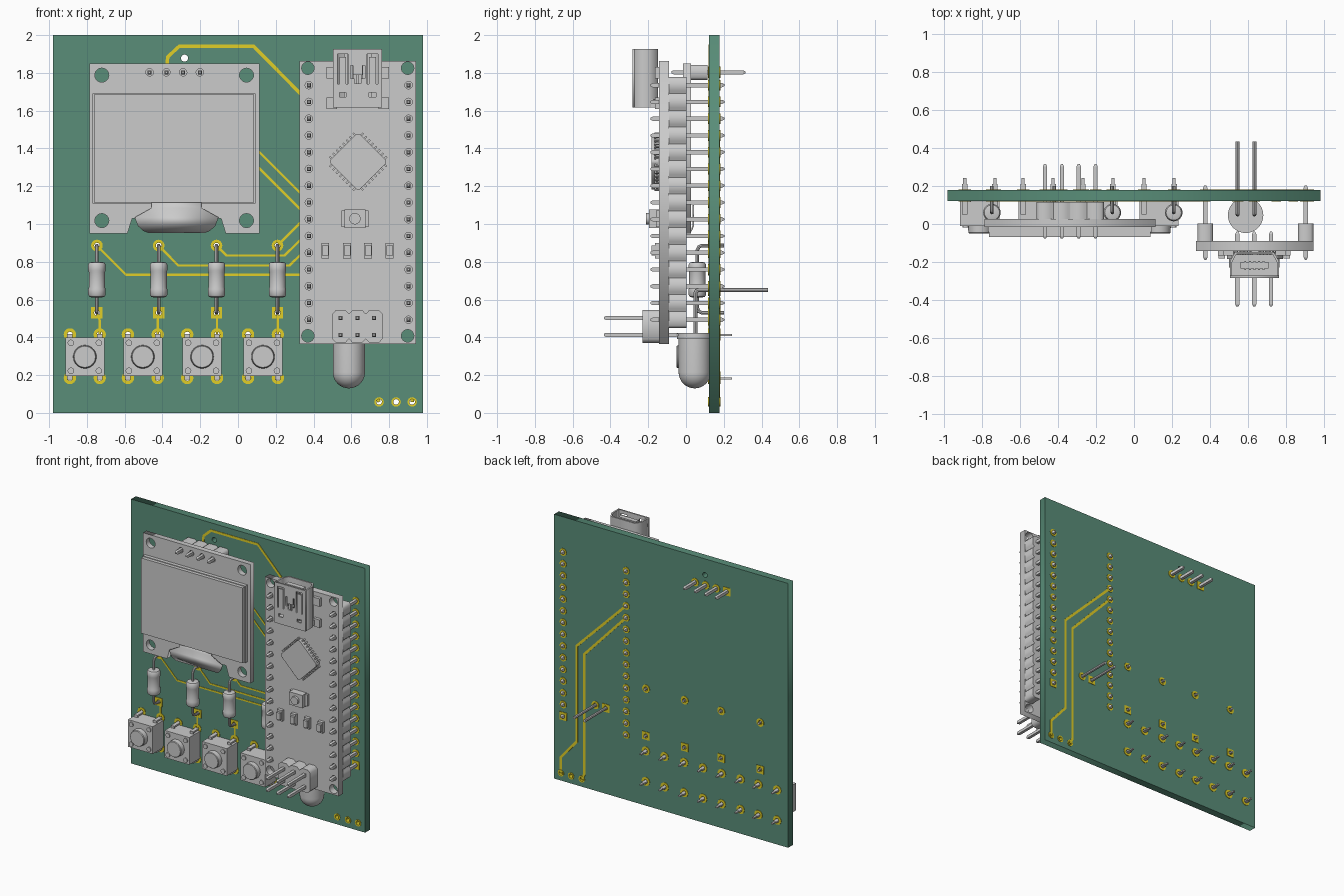
import bpy, bmesh
from math import sin, cos, pi, radians
from mathutils import Matrix, Vector

if "Cube" in bpy.data.objects:
    bpy.data.objects.remove(bpy.data.objects["Cube"])


def material(name, rgb):
    m = bpy.data.materials.new(name)
    m.diffuse_color = (*rgb, 1)
    m.use_nodes = True
    m.node_tree.nodes["Principled BSDF"].inputs["Base Color"].default_value = m.diffuse_color
    return m


GREEN = material("board_green", (0.10, 0.27, 0.19))
GOLD = material("pad_yellow", (0.75, 0.62, 0.02))


def finish(bm, name, mat=None, smooth=False):
    bmesh.ops.recalc_face_normals(bm, faces=bm.faces)
    me = bpy.data.meshes.new(name)
    bm.to_mesh(me)
    bm.free()
    ob = bpy.data.objects.new(name, me)
    bpy.context.collection.objects.link(ob)
    if mat:
        me.materials.append(mat)
    if smooth:
        bpy.ops.object.select_all(action='DESELECT')
        ob.select_set(True)
        bpy.context.view_layer.objects.active = ob
        bpy.ops.object.shade_smooth_by_angle(angle=radians(35))
    return ob


def curve_bmesh(cu, splines, cyclic):
    for pts in splines:
        s = cu.splines.new('POLY')
        s.points.add(len(pts) - 1)
        for p, co in zip(s.points, pts):
            p.co = (*co, 1) if len(co) == 3 else (*co, 0, 1)
        s.use_cyclic_u = cyclic
    tmp = bpy.data.objects.new("tmp", cu)
    bpy.context.collection.objects.link(tmp)
    dg = bpy.context.evaluated_depsgraph_get()
    me = bpy.data.meshes.new_from_object(tmp.evaluated_get(dg))
    bm = bmesh.new()
    bm.from_mesh(me)
    bpy.data.objects.remove(tmp)
    bpy.data.meshes.remove(me)
    bpy.data.curves.remove(cu)
    bmesh.ops.remove_doubles(bm, verts=bm.verts, dist=1e-5)
    return bm


def prism(name, loops, a, b, axis='y', mat=None):
    """Outline with holes, extruded from a to b along the axis."""
    cu = bpy.data.curves.new("tmp", 'CURVE')
    cu.dimensions, cu.fill_mode, cu.extrude = '2D', 'BOTH', (b - a) / 2
    bm = curve_bmesh(cu, loops, True)
    m = (a + b) / 2
    for v in bm.verts:
        u, w, t = v.co
        v.co = (u, t + m, w) if axis == 'y' else (u, w, t + m)
    return finish(bm, name, mat)


def wire(name, paths, r):
    cu = bpy.data.curves.new("tmp", 'CURVE')
    cu.dimensions, cu.bevel_depth, cu.bevel_resolution, cu.use_fill_caps = '3D', r, 2, True
    return finish(curve_bmesh(cu, paths, False), name, None, True)


def box(bm, x0, x1, y0, y1, z0, z1, m=Matrix()):
    s = Matrix.Diagonal((x1 - x0, y1 - y0, z1 - z0, 1))
    t = Matrix.Translation(((x0 + x1) / 2, (y0 + y1) / 2, (z0 + z1) / 2))
    bmesh.ops.create_cube(bm, size=1, matrix=m @ t @ s)


def lathe(bm, c, prof, n=24, axis='y', rot=0.0):
    rings = []
    for r, t in prof:
        ring = []
        for i in range(n):
            u, w = r * cos(2 * pi * i / n + rot), r * sin(2 * pi * i / n + rot)
            ring.append(bm.verts.new((c[0] + u, t, c[1] + w) if axis == 'y' else (c[0] + u, c[1] + w, t)))
        rings.append(ring)
    for p, q in zip(rings, rings[1:]):
        for i in range(n):
            bm.faces.new((p[i], p[i - 1], q[i - 1], q[i]))
    bm.faces.new(rings[0])
    bm.faces.new(rings[-1])


def pins(name, spots, y0, y1):
    bm = bmesh.new()
    for c in spots:
        lathe(bm, c, [(.007, y0), (.0155, y0 + .012), (.0155, y1 - .012), (.007, y1)], 4, rot=pi / 4)
    finish(bm, name)


def circle(c, r, n=16):
    return [(c[0] + r * cos(2 * pi * i / n), c[1] + r * sin(2 * pi * i / n)) for i in range(n)]


def rect(x0, x1, z0, z1):
    return [(x0, z0), (x1, z0), (x1, z1), (x0, z1)]


def bumps(cx, cz, n, half, horizontal, p=.0887, c=.014):
    """Outline of a pin strip with a chamfered cell per pin."""
    side = []
    for k in range(n):
        t = (k - n / 2) * p
        side += [(t + .0005, half - c), (t + c, half), (t + p - c, half), (t + p - .0005, half - c)]
    pts = side + [(-t, -w) for t, w in side]
    return [(cx + t, cz + w) if horizontal else (cx + w, cz + t) for t, w in pts]


def trace(name, pts, w, y0, y1):
    p = [Vector(q) for q in pts]
    d = [(b - a).normalized() for a, b in zip(p, p[1:])]
    nr = [Vector((-v.y, v.x)) for v in d]
    left, right = [], []
    for i, q in enumerate(p):
        a, b = nr[max(i - 1, 0)], nr[min(i, len(nr) - 1)]
        o = (a + b) / (1 + a.dot(b)) * w / 2
        left.append(tuple(q + o))
        right.append(tuple(q - o))
    prism(name, [left + right[::-1]], y0, y1, mat=GOLD)


# Layout of every drilled spot
FRONT, BACK = .121, .178
PITCH = .0887
mcu_pins = [(x, .493 + PITCH * k) for x in (.375, .903) for k in range(15)]
screen_pins = [(-.468 + PITCH * k, 1.803) for k in range(4)]
res_x = (-.747, -.42, -.114, .209)
btn_x = (-.811, -.504, -.19, .132)
btn_pins = [(x + s, z) for x in btn_x for s in (-.079, .079) for z in (.185, .415)]
led_pins = [(.545, .65), (.633, .65)]
out_pins = [(.747, .058), (.837, .058), (.922, .058)]
round_pads = [(c, .028) for c in mcu_pins if c != (.903, .493)] + [(c, .03) for c in screen_pins[1:]]
round_pads += [((x, .886), .031) for x in res_x] + [(c, .033) for c in btn_pins]
round_pads += [(led_pins[1], .03)] + [(c, .025) for c in out_pins]
square_pads = [(x, .53) for x in res_x] + [(.903, .493), screen_pins[0], led_pins[0]]

# Circuit board with drilled holes, plated pads, traces
drills = [c for c, r in round_pads] + square_pads
prism("circuit_board", [rect(-.98, .98, 0, 2)] + [circle(c, .017, 12) for c in drills]
      + [circle((-.283, 1.878), .019)], FRONT, BACK, mat=GREEN)
pad_loops = []
for c, r in round_pads:
    pad_loops += [circle(c, r), circle(c, .015, 12)]
for x, z in square_pads:
    pad_loops += [rect(x - .03, x + .03, z - .03, z + .03), circle((x, z), .015, 12)]
prism("solder_pads", pad_loops, FRONT - .004, BACK + .004, mat=GOLD)

front_traces = [
    [(-.38, 1.803), (-.372, 1.885), (-.31, 1.942), (.082, 1.942), (.375, 1.645)],
    [(-.293, 1.787), (.375, 1.119)], [(-.383, 1.791), (.375, 1.033)],
    [(-.747, .886), (-.594, .732), (.325, .732), (.375, .76)],
    [(-.42, .886), (-.316, .78), (.272, .78), (.375, .88)],
    [(-.114, .886), (-.061, .833), (.246, .833), (.375, .96)],
    [(.209, .886), (.375, 1.052)]]
front_traces += [[(r, .53), (b + .079, .49), (b + .079, .415)] for r, b in zip(res_x, btn_x)]
for i, t in enumerate(front_traces):
    trace("front_trace", t, .018 if i == 0 else .012, FRONT - .003, FRONT + .002)
for t in ([(.922, .058), (.922, .178), (.79, .33), (.79, 1.055), (.375, 1.47)],
          [(.747, .058), (.725, .1), (.725, 1.01), (.375, 1.38)]):
    trace("back_trace", t, .018, BACK - .002, BACK + .003)

# Display module: carrier plate, glass, ribbon cable, header
carrier = [(-.785, .95), (-.585, .95), (-.56, 1.03), (-.09, 1.03), (-.065, .95), (.114, .95), (.114, 1.85), (-.785, 1.85)]
prism("display_carrier", [carrier] + [circle((x, z), .037, 24) for x in (-.721, .045) for z in (1.018, 1.788)]
      + [circle(c, .02, 12) for c in screen_pins], -.015, .026)
bm = bmesh.new()
box(bm, -.769, .092, -.042, -.015, 1.109, 1.69)
box(bm, -.763, .086, -.068, -.042, 1.115, 1.685)
finish(bm, "display_glass")
bm = bmesh.new()
rows = [(.132, -.04, 1.12), (.132, -.04, 1.085), (.222, -.038, 1.035), (.205, -.036, .99), (.175, -.025, .965),
        (.15, 0, .957), (.15, .028, .965), (.15, .038, .99), (.15, .038, 1.1)]
vs = [[bm.verts.new((-.325 + s * w, y, z)) for s in (-1, 1)] for w, y, z in rows]
for a, b in zip(vs, vs[1:]):
    bm.faces.new((a[0], a[1], b[1], b[0]))
rib = finish(bm, "display_ribbon", None, True)
sol = rib.modifiers.new("thickness", 'SOLIDIFY')
sol.thickness, sol.offset = .008, 0
prism("display_header", [bumps(-.335, 1.803, 4, .04, True)], .026, .115)
pins("display_pins", screen_pins, -.077, .315)

# Resistors
bm = bmesh.new()
leads = []
for x in res_x:
    lathe(bm, (x, .06), [(.03, .612), (.04, .615), (.046, .625), (.046, .655), (.043, .665), (.043, .745),
                         (.046, .755), (.046, .785), (.04, .795), (.03, .798)], 24, 'z')
    leads.append([(x, .2, .53), (x, .085, .53), (x, .068, .537), (x, .06, .555), (x, .06, .861),
                  (x, .068, .879), (x, .085, .886), (x, .2, .886)])
finish(bm, "resistor_bodies", None, True)
wire("resistor_leads", leads, .0095)

# Push buttons
body, caps = bmesh.new(), bmesh.new()
for x in btn_x:
    box(body, x - .103, x + .103, -.01, .119, .194, .4)
    lathe(caps, (x, .297), [(.062, -.005), (.06, -.045), (.056, -.05)], 32)
    for s in (-1, 1):
        for t in (-1, 1):
            lathe(caps, (x + s * .074, .297 + t * .074), [(.017, -.005), (.017, -.018)], 16)
            zc = .297 + t * .115
            box(body, x + s * .079 - .014, x + s * .079 + .014, .06, .21, zc - .006, zc + .006)
            box(body, x + s * .079 - .008, x + s * .079 + .008, .21, .243, zc - .005, zc + .005)
            zl = .297 + t * .108
            box(body, x + s * .079 - .014, x + s * .079 + .014, .05, .062, zl - .013, zl + .013)
finish(body, "button_bodies")
finish(caps, "button_caps", None, True)

# Round lamp lying flat, with bent leads
bm = bmesh.new()
dome = [(.085 * cos(a), .215 - .085 * sin(a)) for a in [i * pi / 20 for i in range(10)]] + [(.002, .13)]
lathe(bm, (.587, .046), [(.093, .424), (.093, .392), (.085, .392)] + dome, 40, 'z')
finish(bm, "lamp", None, True)
wire("lamp_leads", [[(x, .05, .41), (x, .05, .635), (x, .055, .646), (x, .066, .65), (x, .435, .65)]
                    for x, z in led_pins], .011)

# Controller board with pin strips
YF = -.142
prism("controller_plate", [rect(.325, .943, .366, 1.862)] + [circle(c, .02, 12) for c in mcu_pins]
      + [circle((x, z), .033, 24) for x in (.37, .898) for z in (.408, 1.825)], YF, -.09)
for x in (.375, .903):
    prism("controller_header", [bumps(x, .493 + 7 * PITCH, 15, .04, False)], -.09, .002)
pins("controller_pins", mcu_pins, -.188, .203)

# Square chip turned 45 degrees, with legs
turn = Matrix.Translation((.636, 0, 1.33)) @ Matrix.Rotation(pi / 4, 4, 'Y')
h, c = .11, .012
chip = [(h, c - h), (h, h - c), (h - c, h), (c - h, h), (-h, h - c), (-h, c - h), (c - h, -h), (h - c, -h)]
k = cos(pi / 4)
prism("chip", [[(.636 + k * (u - w), 1.33 + k * (u + w)) for u, w in chip]], -.183, YF - .004)
bm = bmesh.new()
for side in range(4):
    m = turn @ Matrix.Rotation(side * pi / 2, 4, 'Y')
    for i in range(8):
        u = (i - 3.5) * .025
        box(bm, u - .005, u + .005, -.166, -.158, .105, .122, m)
        box(bm, u - .005, u + .005, -.166, YF, .118, .126, m)
finish(bm, "chip_legs")

# Reset switch and small indicator parts
bm = bmesh.new()
box(bm, .565, .675, -.195, YF, .98, 1.077)
box(bm, .547, .692, -.16, YF, .985, 1.072)
for x in (.462, .578, .689, .803):
    box(bm, x - .021, x + .021, -.165, YF, .817, .9)
    box(bm, x - .017, x + .017, -.182, YF, .832, .885)
finish(bm, "small_parts")
bm = bmesh.new()
lathe(bm, (.619, 1.028), [(.03, -.19), (.03, -.212)], 24)
finish(bm, "reset_cap", None, True)

# Programming header
prism("programming_header", [bumps(.632, .458, 3, .087, True, c=.02)], -.23, YF)
pins("programming_pins", [(.632 + PITCH * i, z) for i in (-1, 0, 1) for z in (.413, .502)], -.435, -.04)

# Data socket: open shell, slotted front, tongue with contacts
outer = [(.504, -.283), (.763, -.283), (.763, -.195), (.735, -.147), (.532, -.147), (.504, -.195)]
inner = [(.516, -.272), (.751, -.272), (.751, -.2), (.729, -.159), (.538, -.159), (.516, -.2)]
prism("socket_shell", [outer[::-1][:4] + [(.763, -.272)] + inner[1:] + [inner[0], (.504, -.272)]], 1.618, 1.926, 'z')
tee = [(.61, 1.79), (.61, 1.84), (.595, 1.84), (.595, 1.77), (.618, 1.77), (.618, 1.745), (.652, 1.745),
       (.652, 1.77), (.673, 1.77), (.673, 1.84), (.658, 1.84), (.658, 1.79)]
slots = [[(a - .028, 1.74), (a - .018, 1.74), (a - .018, 1.885), (a + .018, 1.885), (a + .018, 1.74),
          (a + .028, 1.74), (a + .028, 1.9), (a - .028, 1.9)] for a in (.555, .712)]
slots += [rect(a - .018, a + .018, 1.672, 1.695) for a in (.555, .712)]
prism("socket_front", [rect(.504, .763, 1.618, 1.926), tee] + slots, -.283, -.272)
bm = bmesh.new()
box(bm, .51, .757, -.275, -.16, 1.618, 1.66)
box(bm, .56, .707, -.235, -.2, 1.65, 1.91)
for i in range(5):
    box(bm, .58 + i * .024, .59 + i * .024, -.243, -.195, 1.65, 1.905)
for s in (-1, 1):
    for z in (1.64, 1.8):
        xs = sorted((.6335 + s * .11, .6335 + s * .165))
        box(bm, *xs, -.165, YF, z - .03, z + .03)
finish(bm, "socket_inside")
